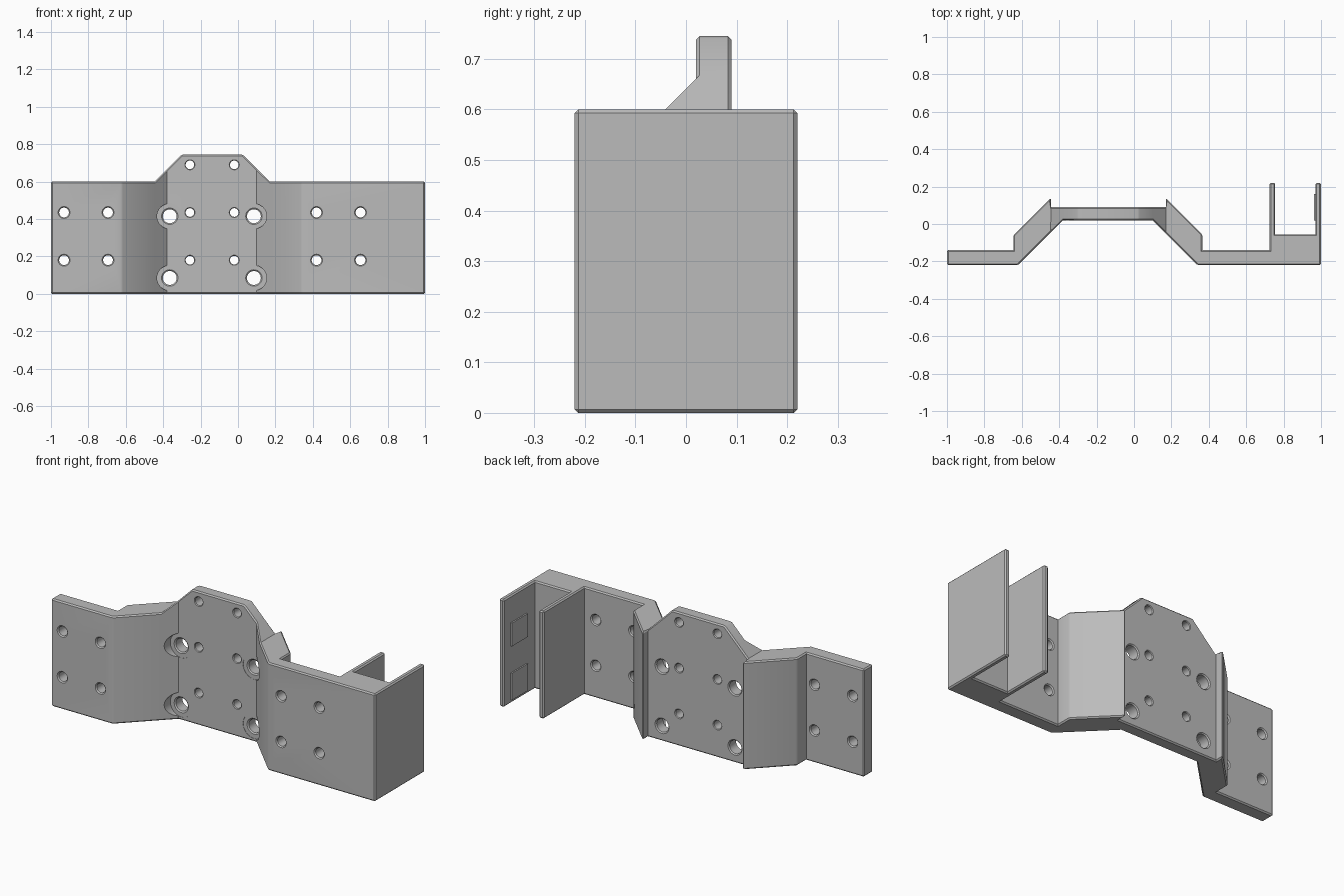
import bpy, bmesh, math

if "Cube" in bpy.data.objects:
    bpy.data.objects.remove(bpy.data.objects["Cube"])

grey = bpy.data.materials.new("plain_grey")
GREY = (0.5, 0.5, 0.5, 1)
grey.diffuse_color = GREY
grey.use_nodes = True
for node in grey.node_tree.nodes:
    if node.type == 'BSDF_PRINCIPLED':
        node.inputs["Base Color"].default_value = GREY

HEIGHT, CROWN = 0.6, 0.145
FRONT, WING_BACK = -0.22, -0.14          # flat wings
PLATE, PLATE_BACK = 0.02, 0.09           # recessed centre plate
LEFT, RIGHT = -0.445, 0.17               # ends of the centre plate


def finish(name, bm):
    bmesh.ops.recalc_face_normals(bm, faces=bm.faces)
    mesh = bpy.data.meshes.new(name)
    bm.to_mesh(mesh)
    bm.free()
    mesh.materials.append(grey)
    obj = bpy.data.objects.new(name, mesh)
    bpy.context.collection.objects.link(obj)
    return obj


def chamfer(bm, size):
    """Chamfer only the outward-facing sharp edges."""
    bmesh.ops.recalc_face_normals(bm, faces=bm.faces)
    edges = [e for e in bm.edges if e.is_convex and e.calc_face_angle(0) > 0.5]
    bmesh.ops.bevel(bm, geom=edges, offset=size, segments=1, affect='EDGES',
                    clamp_overlap=False)


# Bracket: folded plan outline, raised into a crown over the centre plate
columns = [LEFT, -0.38, LEFT + CROWN, RIGHT - CROWN, 0.10, RIGHT]


def front_y(x):
    return PLATE - max(0, -0.38 - x, x - 0.10)


outline = [(-1, FRONT), (-0.62, FRONT)]
outline += [(x, front_y(x)) for x in columns]
outline += [(0.34, FRONT), (1, FRONT), (1, 0.22), (0.97, 0.22), (0.97, -0.055),
            (0.755, -0.055), (0.755, 0.22), (0.725, 0.22), (0.725, WING_BACK),
            (0.365, WING_BACK), (0.365, -0.055), (RIGHT, 0.14)]
outline += [(x, PLATE_BACK) for x in reversed(columns)]
outline += [(LEFT, 0.14), (-0.645, -0.06), (-0.645, WING_BACK), (-1, WING_BACK)]

bm = bmesh.new()
base = bm.faces.new([bm.verts.new((x, y, 0)) for x, y in outline])
raised = bmesh.ops.extrude_face_region(bm, geom=[base])["geom"]
top = [v for v in raised if isinstance(v, bmesh.types.BMVert)]
for v in top:
    v.co.z = HEIGHT


def top_vert(x, y):
    return min(top, key=lambda v: (v.co.x - x) ** 2 + (v.co.y - y) ** 2)


for x in columns:
    a, b = top_vert(x, front_y(x)), top_vert(x, PLATE_BACK)
    shared = [f for f in a.link_faces if f in b.link_faces]
    if shared:
        bmesh.utils.face_split(shared[0], a, b)
for v in top:
    v.co.z = HEIGHT + max(0, min(CROWN, v.co.x - LEFT, RIGHT - v.co.x))
chamfer(bm, 0.007)
bracket = finish("bracket", bm)

# Screw holes: turned cutters along y
cut = bmesh.new()


def turned_cutter(x, z, rings, sides=32):
    loops = []
    for y, r in rings:
        loops.append([cut.verts.new((x + r * math.cos(i * math.tau / sides), y,
                                     z + r * math.sin(i * math.tau / sides)))
                      for i in range(sides)])
    for lo, hi in zip(loops, loops[1:]):
        for i in range(sides):
            j = (i + 1) % sides
            cut.faces.new((lo[i], lo[j], hi[j], hi[i]))
    cut.faces.new(loops[0])
    cut.faces.new(loops[-1])


def screw_hole(x, z, r, y0, y1, lip=0.006):
    turned_cutter(x, z, [(y0 - lip, r + 2 * lip), (y0 + lip, r),
                         (y1 - lip, r), (y1 + lip, r + 2 * lip)])


for z in (0.18, 0.435):
    for x in (-0.93, -0.695, 0.42, 0.655):
        screw_hole(x, z, 0.026, FRONT, WING_BACK)
for z in (0.18, 0.435, 0.69):
    for x in (-0.257, -0.02):
        screw_hole(x, z, 0.023, PLATE, PLATE_BACK, 0.004)

# Large holes with a clearance pocket through the sloping wings
for z in (0.085, 0.415):
    for x in (-0.365, 0.085):
        turned_cutter(x, z, [(-0.3, 0.068), (0.0215, 0.068), (0.0215, 0.044),
                             (0.027, 0.037), (0.084, 0.037), (0.096, 0.049)])
cutter = finish("hole_cutter", cut)
cutter.hide_render = True

holes = bracket.modifiers.new("holes", 'BOOLEAN')
holes.operation = 'DIFFERENCE'
holes.solver = 'EXACT'
holes.object = cutter
bpy.ops.object.select_all(action='DESELECT')
bpy.context.view_layer.objects.active = bracket
bracket.select_set(True)
bpy.ops.object.modifier_apply(modifier="holes")
bpy.data.objects.remove(cutter)
bpy.ops.object.shade_smooth_by_angle(angle=math.radians(25))

# Grip pads on the inside of the end wall
for name, z0, z1 in (("lower_grip_pad", 0.02, 0.17), ("upper_grip_pad", 0.32, 0.45)):
    bm = bmesh.new()
    bmesh.ops.create_cube(bm, size=1)
    for v in bm.verts:
        v.co.x = 0.975 if v.co.x > 0 else 0.962
        v.co.y = 0.16 if v.co.y > 0 else 0.02
        v.co.z = z1 if v.co.z > 0 else z0
    finish(name, bm)
